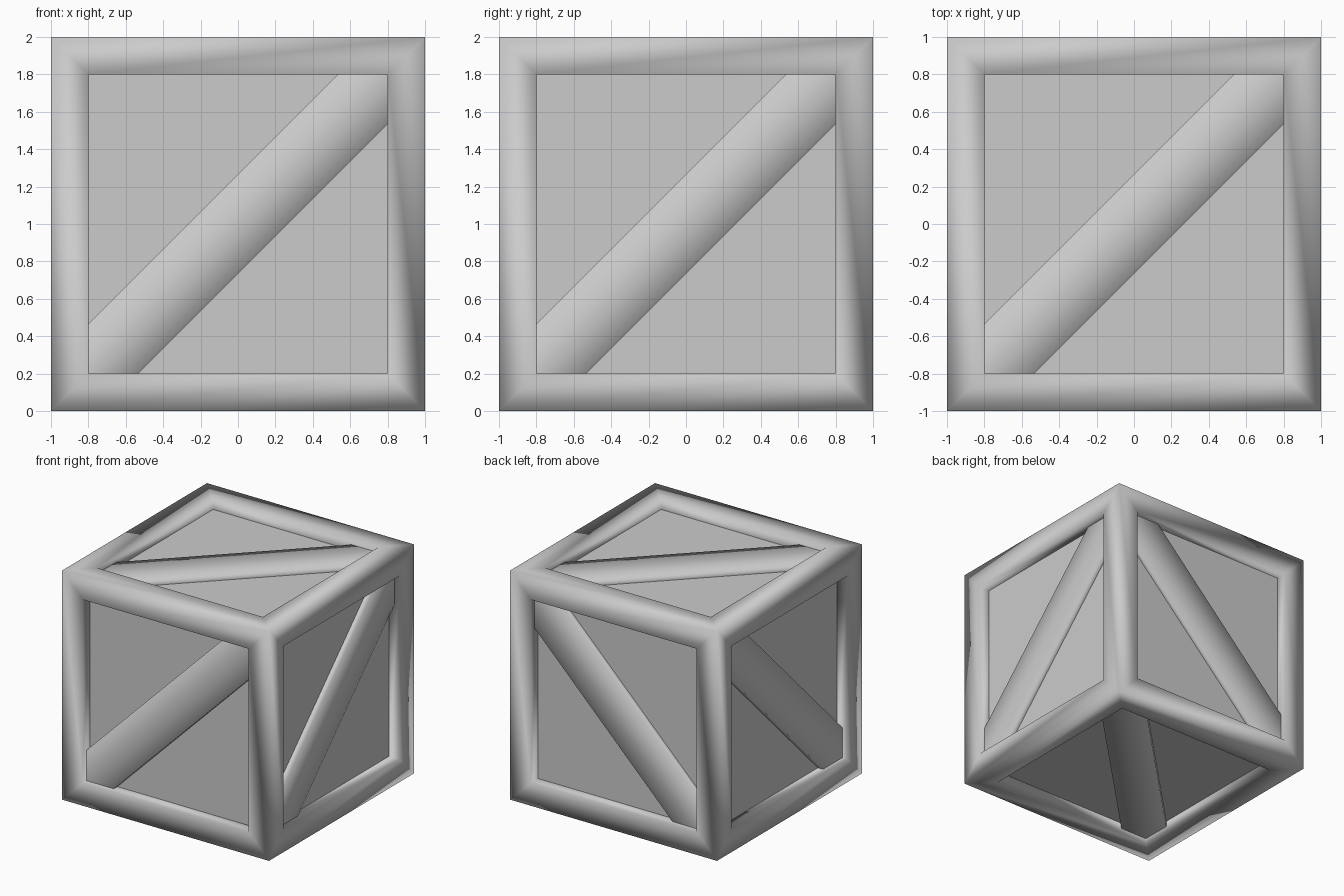
import bpy
import bmesh
from mathutils import Vector

BEAM = 0.2       # width of the frame beams
RECESS = 0.1     # depth of the panels below the frame
PLANK = 0.05     # height of the planks above the panels
CUT = 0.265      # distance of the plank shoulders from the opening corners

cube = bpy.data.objects.get("Cube")
if cube:
    bpy.data.objects.remove(cube)

grey = bpy.data.materials.new("plain grey")
grey.use_nodes = True
grey.diffuse_color = (0.6, 0.6, 0.6, 1)
grey.node_tree.nodes["Principled BSDF"].inputs["Base Color"].default_value = (0.6, 0.6, 0.6, 1)


def add_object(name, bm, smooth):
    bmesh.ops.recalc_face_normals(bm, faces=bm.faces)
    for face in bm.faces:
        face.smooth = smooth
    mesh = bpy.data.meshes.new(name)
    bm.to_mesh(mesh)
    bm.free()
    mesh.materials.append(grey)
    obj = bpy.data.objects.new(name, mesh)
    obj.location.z = 1
    bpy.context.collection.objects.link(obj)


# Frame: a cube with each side inset and sunk, and the panel faces opened
bm = bmesh.new()
bmesh.ops.create_cube(bm, size=2)
openings = bm.faces[:]
bmesh.ops.inset_individual(bm, faces=openings, thickness=BEAM, use_even_offset=True)
sunk = bmesh.ops.extrude_discrete_faces(bm, faces=openings)["faces"]
for face in sunk:
    bmesh.ops.translate(bm, verts=face.verts, vec=-face.normal * RECESS)
bmesh.ops.delete(bm, geom=sunk, context="FACES_ONLY")
add_object("frame", bm, True)

# Panels: one flat-sided box behind the frame openings
bm = bmesh.new()
bmesh.ops.create_cube(bm, size=2 * (1 - RECESS))
add_object("panels", bm, False)


# Diagonal planks: pointed strips fitted into opposite corners of each opening
def add_plank(name, axis, side):
    u, v = [i for i in range(3) if i != axis]
    e = 1 - BEAM
    s = e - CUT
    bm = bmesh.new()

    def vert(a, b, depth):
        co = Vector()
        co[u], co[v], co[axis] = a, b, side * (1 - depth)
        return bm.verts.new(co)

    # Two shoulder lines either side of the ridge line, above two foot lines
    outline = [((-e, -s), (s, e)), ((-e, -e), (e, e)), ((-s, -e), (e, s))]
    top = [[vert(*p, RECESS - PLANK) for p in line] for line in outline]
    foot = [[vert(*p, RECESS) for p in outline[i]] for i in (0, 2)]
    rows = [foot[0], *top, foot[1]]
    for (a, b), (c, d) in zip(rows, rows[1:]):
        bm.faces.new((a, b, d, c))
    bm.normal_update()
    outward = sum((f.normal[axis] for f in bm.faces)) * side
    if outward < 0:
        bmesh.ops.reverse_faces(bm, faces=bm.faces)
    for face in bm.faces:
        face.smooth = True
    mesh = bpy.data.meshes.new(name)
    bm.to_mesh(mesh)
    bm.free()
    mesh.materials.append(grey)
    obj = bpy.data.objects.new(name, mesh)
    obj.location.z = 1
    bpy.context.collection.objects.link(obj)


sides = {"right": (0, -1), "left": (0, 1), "front": (1, -1),
         "back": (1, 1), "bottom": (2, -1), "top": (2, 1)}
for word, (axis, side) in sides.items():
    add_plank(word + "_plank", axis, side)
